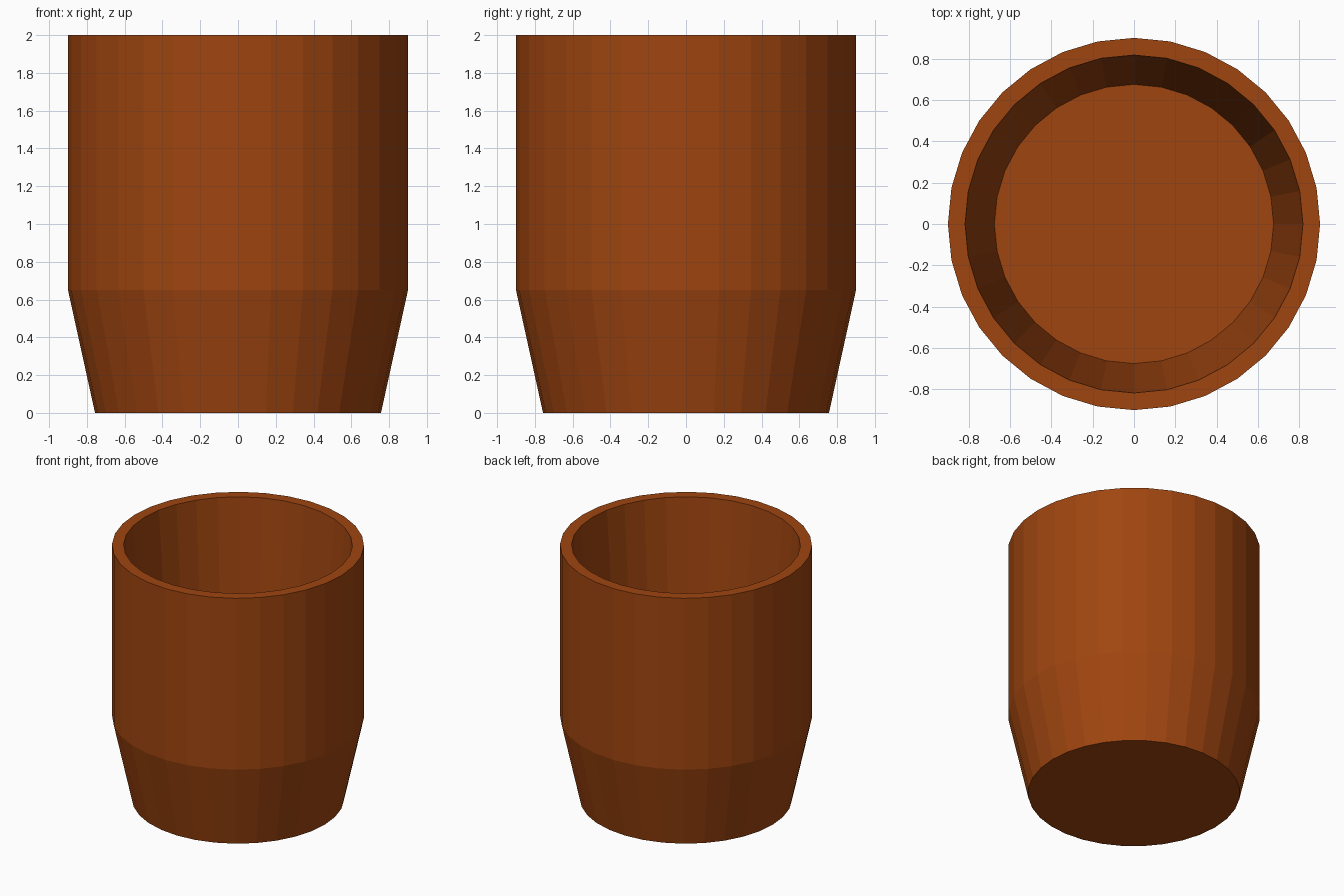
import bpy, bmesh, math

if "Cube" in bpy.data.objects:
    bpy.data.objects.remove(bpy.data.objects["Cube"])

SIDES = 32
# (radius, height): outside from the base up, over the rim, down to the inner floor
PROFILE = [(0.757, 0.0), (0.9, 0.65), (0.9, 2.0), (0.817, 2.0), (0.675, 0.1)]

# Cup body: rings of the profile bridged with flat quads
bm = bmesh.new()
rings = []
for r, z in PROFILE:
    rings.append([bm.verts.new((r * math.cos(2 * math.pi * i / SIDES),
                                r * math.sin(2 * math.pi * i / SIDES), z))
                  for i in range(SIDES)])
for low, high in zip(rings, rings[1:]):
    for i in range(SIDES):
        j = (i + 1) % SIDES
        bm.faces.new((low[i], low[j], high[j], high[i]))

# Underside and inner floor
bm.faces.new(rings[0][::-1])
bm.faces.new(rings[-1])
bmesh.ops.recalc_face_normals(bm, faces=bm.faces)

mesh = bpy.data.meshes.new("cup")
bm.to_mesh(mesh)
bm.free()
cup = bpy.data.objects.new("cup", mesh)
bpy.context.collection.objects.link(cup)

# Brown clay
clay = bpy.data.materials.new("brown_clay")
clay.diffuse_color = (0.35, 0.06, 0.005, 1)
clay.use_nodes = True
clay.node_tree.nodes["Principled BSDF"].inputs["Base Color"].default_value = clay.diffuse_color
mesh.materials.append(clay)
